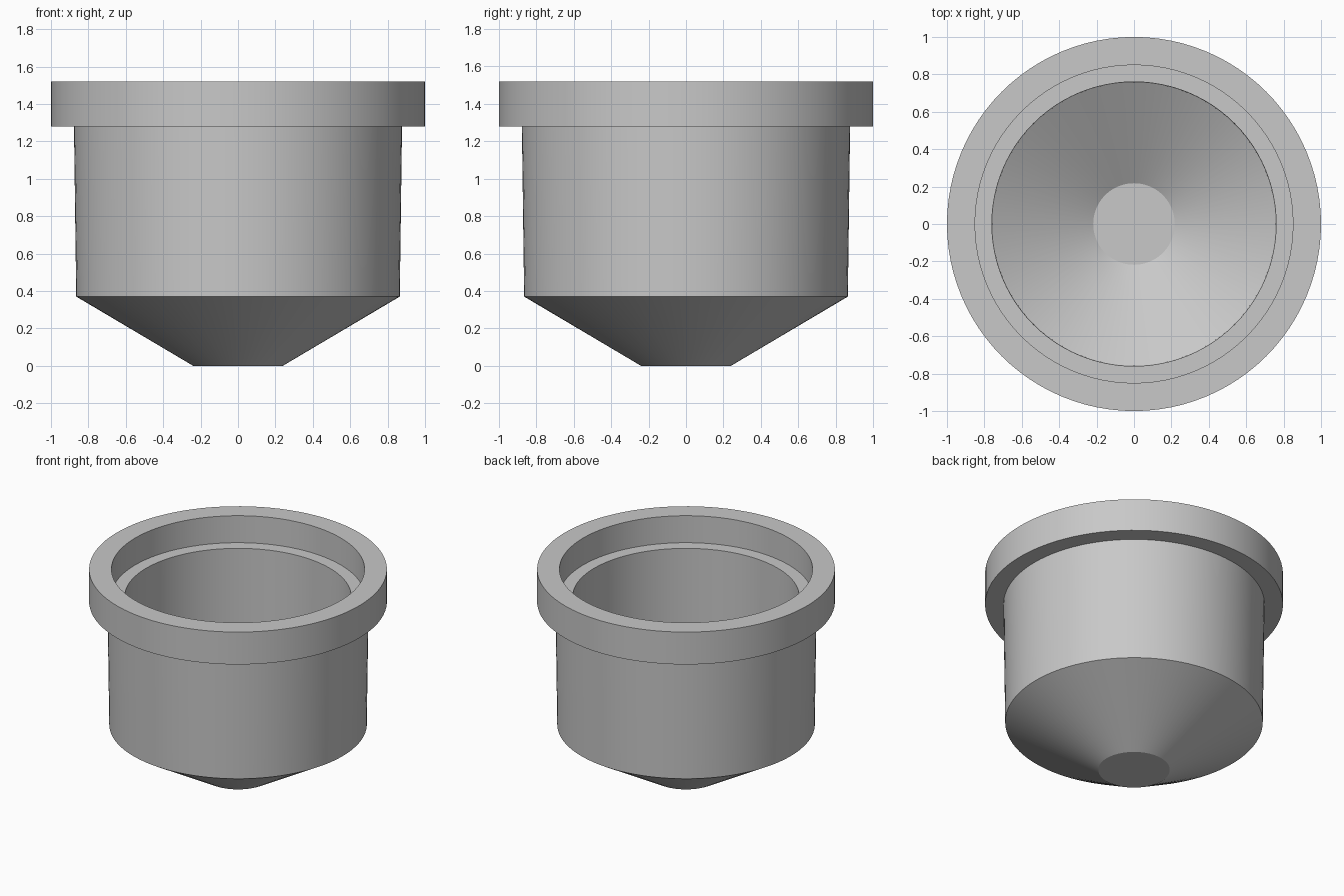
import bpy
import bmesh
import math

cube = bpy.data.objects.get("Cube")
if cube:
    bpy.data.objects.remove(cube, do_unlink=True)

SEGMENTS = 96

# Single plain grey
grey = bpy.data.materials.new("plain_grey")
grey.use_nodes = True
colour = (0.58, 0.58, 0.58, 1)
grey.diffuse_color = colour
grey.node_tree.nodes["Principled BSDF"].inputs["Base Color"].default_value = colour


def lathe(name, profile, material):
    """Revolve a (radius, height) profile about the z axis."""
    bm = bmesh.new()
    verts = [bm.verts.new((r, 0, z)) for r, z in profile]
    edges = [bm.edges.new(pair) for pair in zip(verts, verts[1:])]
    bmesh.ops.spin(bm, geom=verts + edges, cent=(0, 0, 0), axis=(0, 0, 1),
                   angle=math.tau, steps=SEGMENTS, use_duplicate=False)
    bmesh.ops.remove_doubles(bm, verts=bm.verts, dist=0.0005)
    bmesh.ops.recalc_face_normals(bm, faces=bm.faces)
    mesh = bpy.data.meshes.new(name)
    bm.to_mesh(mesh)
    bm.free()
    mesh.materials.append(material)
    obj = bpy.data.objects.new(name, mesh)
    bpy.context.collection.objects.link(obj)
    bpy.ops.object.select_all(action="DESELECT")
    obj.select_set(True)
    bpy.context.view_layer.objects.active = obj
    bpy.ops.object.shade_smooth_by_angle(angle=math.radians(25))
    return obj


# Outside: flat tip, cone, slightly flared wall, flange
outside = [(0, 0), (0.24, 0), (0.865, 0.37), (0.877, 1.28), (1, 1.28), (1, 1.52)]
# Inside: rim, seat ledge, bore, conical floor, flat bottom
inside = [(0.85, 1.52), (0.85, 1.32), (0.76, 1.32), (0.758, 0.41), (0.218, 0.09), (0, 0.09)]

lathe("flanged_cup", outside + inside, grey)
